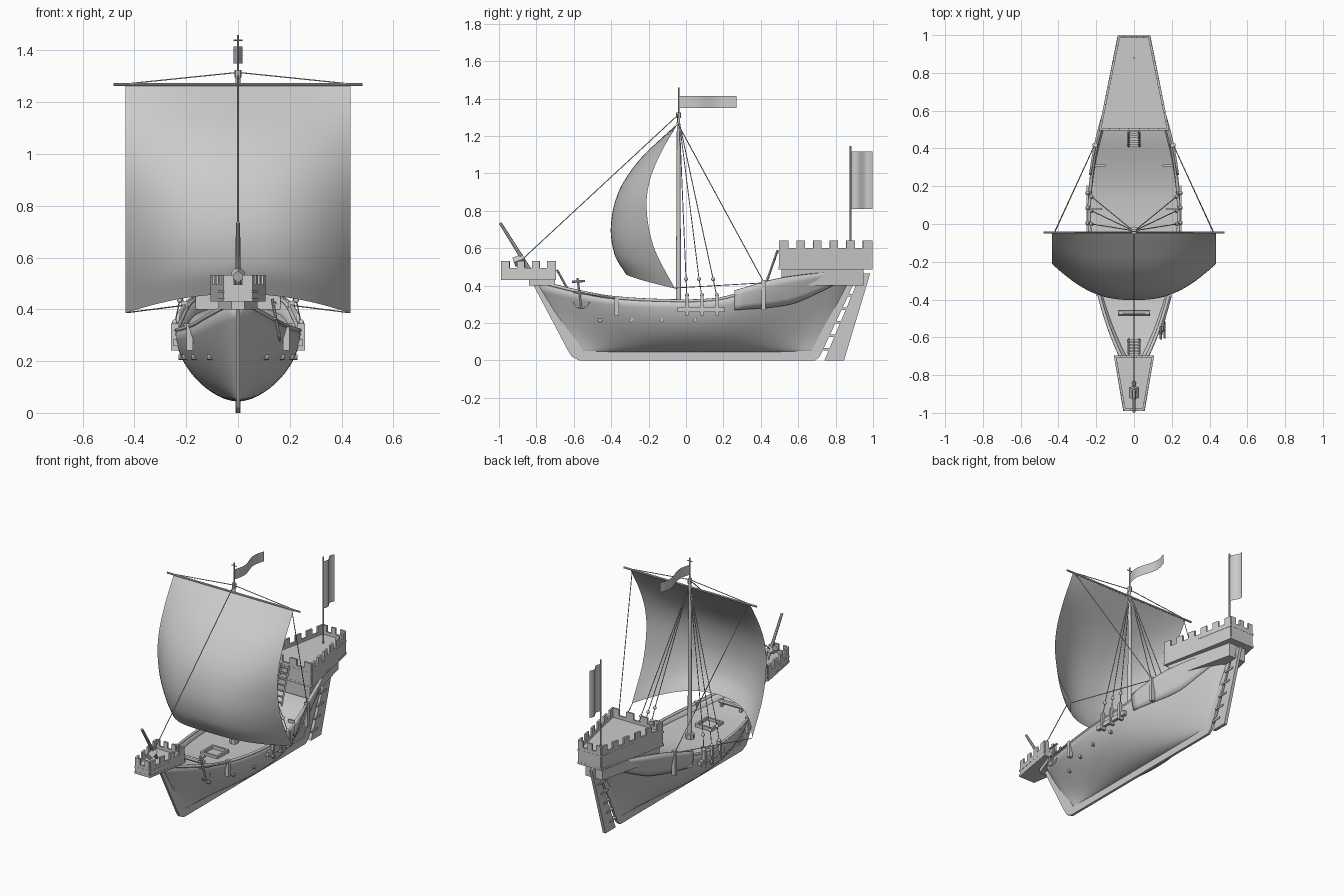
import bpy, bmesh, math
from mathutils import Vector

cube = bpy.data.objects.get("Cube")
if cube:
    bpy.data.objects.remove(cube, do_unlink=True)

grey = bpy.data.materials.new("plain_grey")
grey.use_nodes = True
grey.diffuse_color = (0.6, 0.6, 0.6, 1)
grey.node_tree.nodes["Principled BSDF"].inputs["Base Color"].default_value = grey.diffuse_color


def add(name, data):
    ob = bpy.data.objects.new(name, data)
    bpy.context.scene.collection.objects.link(ob)
    data.materials.append(grey)
    return ob


def finish(name, bm, smooth=False):
    bmesh.ops.recalc_face_normals(bm, faces=bm.faces)
    me = bpy.data.meshes.new(name)
    bm.to_mesh(me)
    bm.free()
    if smooth:
        me.shade_smooth()
        me.set_sharp_from_angle(angle=math.radians(40))
    return add(name, me)


# Straight extrusions of flat outlines along z (plan) or x (side profile)
def prisms(name, parts, axis="z"):
    bm = bmesh.new()
    for outline, lo, hi in parts:
        rings = [[bm.verts.new((a, b, h) if axis == "z" else (h, a, b)) for a, b in outline]
                 for h in (lo, hi)]
        n = len(outline)
        for ring in rings:
            bm.faces.new(ring)
        for i in range(n):
            j = (i + 1) % n
            bm.faces.new((rings[0][i], rings[0][j], rings[1][j], rings[1][i]))
    return finish(name, bm)


def box(name, x, y, z, sx, sy, sz):
    out = [(x + i * sx / 2, y + j * sy / 2) for i, j in ((-1, -1), (1, -1), (1, 1), (-1, 1))]
    return prisms(name, [(out, z - sz / 2, z + sz / 2)])


def rod(name, p, q, r, r2=None, sides=8):
    p, q = Vector(p), Vector(q)
    bm = bmesh.new()
    bmesh.ops.create_cone(bm, cap_ends=True, segments=sides, radius1=r,
                          radius2=r if r2 is None else r2, depth=(q - p).length)
    rot = (q - p).to_track_quat("Z", "Y")
    for v in bm.verts:
        v.co = rot @ v.co + (p + q) / 2
    return finish(name, bm, sides > 6)


def ball(name, p, r):
    bm = bmesh.new()
    bmesh.ops.create_uvsphere(bm, u_segments=10, v_segments=6, radius=r)
    bmesh.ops.translate(bm, verts=bm.verts, vec=p)
    return finish(name, bm, True)


def rope(name, pts, r=0.0025):
    cu = bpy.data.curves.new(name, "CURVE")
    cu.dimensions = "3D"
    cu.bevel_depth, cu.bevel_resolution, cu.use_fill_caps = r, 1, True
    sp = cu.splines.new("POLY")
    sp.points.add(len(pts) - 1)
    for pt, co in zip(sp.points, pts):
        pt.co = (*co, 1)
    return add(name, cu)


def sheet(name, fn, nu, nv, smooth=True):
    bm = bmesh.new()
    g = [[bm.verts.new(fn(i / nu, j / nv)) for j in range(nv + 1)] for i in range(nu + 1)]
    for i in range(nu):
        for j in range(nv):
            bm.faces.new((g[i][j], g[i + 1][j], g[i + 1][j + 1], g[i][j + 1]))
    bmesh.ops.remove_doubles(bm, verts=bm.verts, dist=0.0004)
    return finish(name, bm, smooth)


def thicken(ob, t):
    mod = ob.modifiers.new("thickness", "SOLIDIFY")
    mod.thickness, mod.offset = t, 0


def lerp(a, b, t):
    return a + (b - a) * t


# Smooth curve through (position, value) pairs
def smooth(pts, x):
    n = len(pts)
    def slope(i):
        a, b = pts[max(i - 1, 0)], pts[min(i + 1, n - 1)]
        return (b[1] - a[1]) / (b[0] - a[0])
    i = max(k for k in range(n - 1) if k == 0 or pts[k][0] <= x)
    (x0, y0), (x1, y1) = pts[i], pts[i + 1]
    h = x1 - x0
    t = min(max((x - x0) / h, 0), 1)
    return ((2 * t**3 - 3 * t**2 + 1) * y0 + (t**3 - 2 * t**2 + t) * h * slope(i)
            + (3 * t**2 - 2 * t**3) * y1 + (t**3 - t**2) * h * slope(i + 1))


# Hull shape: sheer height, end rakes and half width
SHEER = [(-.82, .43), (-.6, .375), (-.4, .338), (-.1, .32), (.15, .325), (.3, .36), (.5, .43), (.92, .48)]


def ends(t):
    return lerp(-.56, -.80, t), lerp(.68, .90, t)


def half_width(u, t):
    plan = max(math.sin(math.pi * u), 0) ** (0.72 + 0.5 * (1 - t))
    return 0.237 * plan * math.sin(t * math.pi / 2) ** 0.55


def hull_point(u, t, side=1):
    y = lerp(*ends(t), u)
    return (side * half_width(u, t), y, lerp(.05, smooth(SHEER, y), t))


def hull_x(y, z):
    t = min(max((z - .05) / (smooth(SHEER, y) - .05), 0), 1)
    a, b = ends(t)
    return half_width(min(max((y - a) / (b - a), 0), 1), t)


def hull_fn(u, v):
    s = 2 * v - 1
    return hull_point(u, s * s, 1 if s > 0 else -1)


thicken(sheet("hull", hull_fn, 48, 28), .012)
sheet("deck", lambda u, v: (lambda p: (lerp(-p[0], p[0], v), p[1], p[2]))(hull_point(u, .87)), 40, 2)
prisms("keel_and_posts", [([(-.83, .43), (-.635, .06), (-.61, .02), (-.57, 0), (.69, 0), (.715, .02),
                            (.92, .46), (.88, .46), (.67, .05), (-.55, .05), (-.78, .43)], -.008, .008)], "x")

# Rudder with hinge straps
prisms("rudder", [([(.74, 0), (.845, 0), (.985, .465), (.935, .465)], -.01, .01)], "x")
for k in range(6):
    z = .06 + k * .072
    y = lerp(.725, .915, z / .46)
    box("rudder_hinge", 0, y + .02, z, .03, .07, .012)

for s in (-1, 1):
    # Rails, raised stern strakes and beam ends
    rope("rail", [hull_point(k / 40, 1, s) for k in range(41)], .009)

    def strake(u, v):
        y = lerp(.26, .88, u)
        low = smooth([(.26, .27), (.55, .30), (.72, .37), (.88, .45)], y)
        z = lerp(low, smooth([(.26, .375), (.5, .44), (.88, .485)], y), v)
        return (s * (hull_x(y, z) + .008), y, z)
    thicken(sheet("stern_strake", strake, 16, 4), .012)
    for y in (-.46, -.29, -.13, .05):
        x = hull_x(y, .215)
        rod("beam_end", (s * (x - .02), y, .215), (s * (x + .018), y, .215), .011)

    # Channel, chain plates, deadeyes and shrouds
    box("channel", s * .24, .08, .272, .022, .25, .028)
    for y, top in ((.005, 0), (.085, .07), (.165, .145)):
        box("chain_plate", s * .243, y, .293, .03, .016, .105)
        ball("lower_deadeye", (s * .245, y, .35), .011)
        ball("upper_deadeye", (s * .225, top, .435), .011)
        rope("shroud", [(s * .245, y, .34), (s * .225, top, .435), (s * .005, -.035, 1.27)])

    # Fenders, stern bitts, deck cleats
    x = hull_x(-.37, .3)
    box("fender", s * (x + .01), -.37, .293, .024, .022, .105)
    x = hull_x(.415, .38)
    box("stern_bitt", s * (x + .012), .415, .35, .026, .02, .16)
    box("cleat", s * .18, .31, .335, .06, .012, .02)
    box("cleat", s * .2, .08, .31, .06, .012, .02)

    # Running rigging
    rope("brace", [(s * .42, -.045, 1.268), (s * .21, .415, .42)])
    rope("sheet_line", [(s * .43, -.062, .387), (s * .21, .415, .415)])
    rope("yard_lift", [(s * .42, -.045, 1.272), (0, -.045, 1.315)])


# Castles: floor block, mouldings and battlements around the edge
def slab(p, q, t):
    p, q = Vector(p), Vector(q)
    n = (q - p).normalized().orthogonal() * t / 2
    return [tuple(c) for c in (p + n, q + n, q - n, p - n)]


def castle(name, y0, w0, y1, w1, base, floor, wall, top, counts):
    def plan(grow):
        return [(-w0 - grow, y0 - grow), (w0 + grow, y0 - grow),
                (w1 + grow, y1 + grow), (-w1 - grow, y1 + grow)]
    prisms(name + "_floor", [(plan(-.008), base, floor)])
    prisms(name + "_moulding", [(plan(0), base, base + .014), (plan(0), wall - .03, wall - .02)])
    c, parts = plan(-.007), []
    for k, n in enumerate(counts):
        p, q = Vector(c[k]), Vector(c[(k + 1) % 4])
        parts.append((slab(p, q, .012), base, wall))
        for m in range(n):
            a, b = 2 * m / (2 * n - 1), (2 * m + 1) / (2 * n - 1)
            parts.append((slab(p.lerp(q, a), p.lerp(q, b), .012), wall - .002, top))
    prisms(name + "_battlement", parts)


castle("aft_castle", .495, .187, .997, .087, .487, .56, .602, .642, (4, 6, 3, 6))
castle("fore_castle", -.99, .057, -.695, .107, .43, .455, .495, .533, (2, 4, 4, 4))
prisms("aft_castle_base", [([(-.165, .51), (.165, .51), (.06, .95), (-.06, .95)], .40, .49)])
prisms("fore_castle_base", [([(-.025, -.84), (.025, -.84), (.075, -.7), (-.075, -.7)], .40, .435)])


def ladder(name, low, high, rungs):
    low, high = Vector(low), Vector(high)
    for x in (-.028, .028):
        off = Vector((x, 0, 0))
        rod(name + "_rail", low + off, high + off, .006, sides=4)
    for k in range(rungs):
        p = low.lerp(high, (k + .5) / rungs)
        box(name + "_rung", p.x, p.y, p.z, .056, .014, .006)


ladder("aft_ladder", (0, .41, .36), (0, .49, .59), 7)
ladder("fore_ladder", (0, -.61, .34), (0, -.69, .485), 5)

# Mast, yard and bowsprit
rod("mast", (0, -.04, .27), (0, -.04, 1.32), .014, .009, 12)
rod("mast_pole", (0, -.04, 1.31), (0, -.04, 1.46), .004)
rod("masthead", (0, -.04, 1.295), (0, -.04, 1.325), .014)
rod("mast_cross", (-.018, -.04, 1.44), (.018, -.04, 1.44), .003)
rod("mast_step", (0, -.04, .27), (0, -.04, .315), .028)
rod("yard", (-.48, -.045, 1.268), (.48, -.045, 1.268), .006)
rod("bowsprit", (0, -.84, .49), (0, -.993, .735), .011, .008)
rod("bowsprit_block", (0, -.92, .525), (0, -.865, .545), .026, sides=4)
rope("forestay", [(0, -.865, .55), (0, -.04, 1.315)], .003)

# Billowing square sail
LUFF = [(0, -.045), (.06, -.1), (.24, -.25), (.45, -.36), (.68, -.402), (.875, -.38), (1, -.32)]
LEECH = [(0, -.045), (.19, -.14), (.36, -.197), (.53, -.21), (.755, -.17), (1, -.06)]


def sail(u, v):
    k = abs(2 * u - 1)
    return ((2 * u - 1) * .434, lerp(smooth(LUFF, v), smooth(LEECH, v), k ** 2.5),
            lerp(1.265, .46 - .075 * k ** 2, v))


sheet("sail", sail, 32, 32)

# Flags
sheet("mast_pennant", lambda u, v: (.017 * math.sin(u * 6.3), -.04 + .31 * u, 1.35 + .065 * v), 20, 1)
sheet("stern_flag", lambda u, v: (.012 * math.sin(u * 6.3), .88 + .117 * u, .81 + .308 * v), 16, 1)
rod("stern_flagpole", (0, .88, .55), (0, .88, 1.147), .005)

# Deck hatch and windlass
for s in (-1, 1):
    box("hatch_side", s * .055, -.24, .298, .012, .12, .022)
    box("hatch_end", 0, -.24 + s * .055, .298, .12, .012, .022)
    box("windlass_post", s * .07, -.47, .325, .016, .02, .06)
rod("windlass", (-.085, -.47, .34), (.085, -.47, .34), .014)

# Anchor lashed to the bow on the left side
x = hull_x(-.57, .36) + .02
rod("anchor_shank", (x + .02, -.56, .28), (x - .01, -.58, .44), .006)
rod("anchor_stock", (x, -.61, .42), (x, -.54, .425), .006)
rope("anchor_arms", [(x + .02, -.56 + .045 * math.sin(a), .325 - .045 * math.cos(a))
                     for a in (k * .25 for k in range(-5, 6))], .005)
rope("anchor_cable", [(x, -.6, .365), (x + .02, -.5, .352), (hull_x(-.38, .335) + .012, -.38, .335)], .005)
